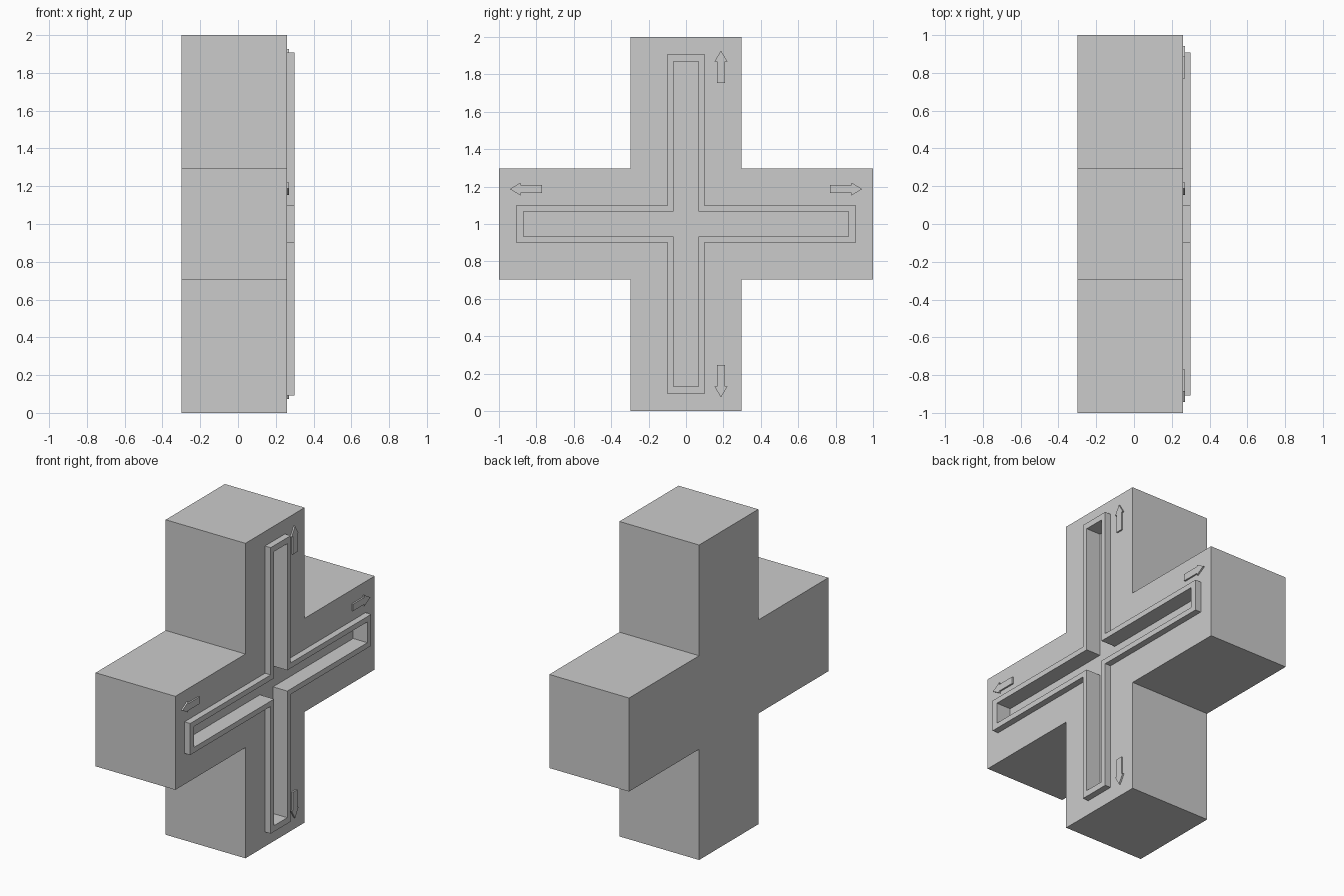
import bpy, bmesh
from math import pi
from mathutils import Matrix, Vector

if "Cube" in bpy.data.objects:
    bpy.data.objects.remove(bpy.data.objects["Cube"])


def finish(bm, name):
    bmesh.ops.recalc_face_normals(bm, faces=bm.faces)
    mesh = bpy.data.meshes.new(name)
    bm.to_mesh(mesh)
    bm.free()
    obj = bpy.data.objects.new(name, mesh)
    bpy.context.collection.objects.link(obj)
    return obj


def plus(w, l):
    """Outline of a plus: arm half width w, arm reach l."""
    quarter = [Vector((l, -w)), Vector((l, w)), Vector((w, w))]
    return [Matrix.Rotation(i * pi / 2, 2) @ p for i in range(4) for p in quarter]


def loft(name, sections):
    """Bridge (x, outline) sections along x and cap both ends."""
    bm = bmesh.new()
    rings = [[bm.verts.new((x, p.x, p.y + 1)) for p in outline] for x, outline in sections]
    for a, b in zip(rings, rings[1:]):
        n = len(a)
        for i in range(n):
            j = (i + 1) % n
            bm.faces.new((a[i], a[j], b[j], b[i]))
    bm.faces.new(rings[0])
    bm.faces.new(rings[-1])
    return finish(bm, name)


# Cross body with raised rim and sunken channel
outer, rim, channel = plus(0.297, 1.0), plus(0.1, 0.908), plus(0.066, 0.87)
loft("cross_body", [(-0.3, outer), (0.26, outer), (0.26, rim),
                    (0.3, rim), (0.3, channel), (0.2, channel)])

# Raised arrows beside the end of each arm
profile = [(0.77, -0.022), (0.885, -0.022), (0.885, -0.034), (0.942, 0),
           (0.885, 0.034), (0.885, 0.022), (0.77, 0.022)]
side = 0.187
placements = {
    "right_arrow": lambda u, v: (u, side + v),
    "left_arrow": lambda u, v: (-u, side + v),
    "top_arrow": lambda u, v: (side + v, u - 0.015),
    "bottom_arrow": lambda u, v: (side + v, 0.015 - u),
}
for name, place in placements.items():
    outline = [Vector(place(u, v)) for u, v in profile]
    loft(name, [(0.255, outline), (0.27, outline)])
